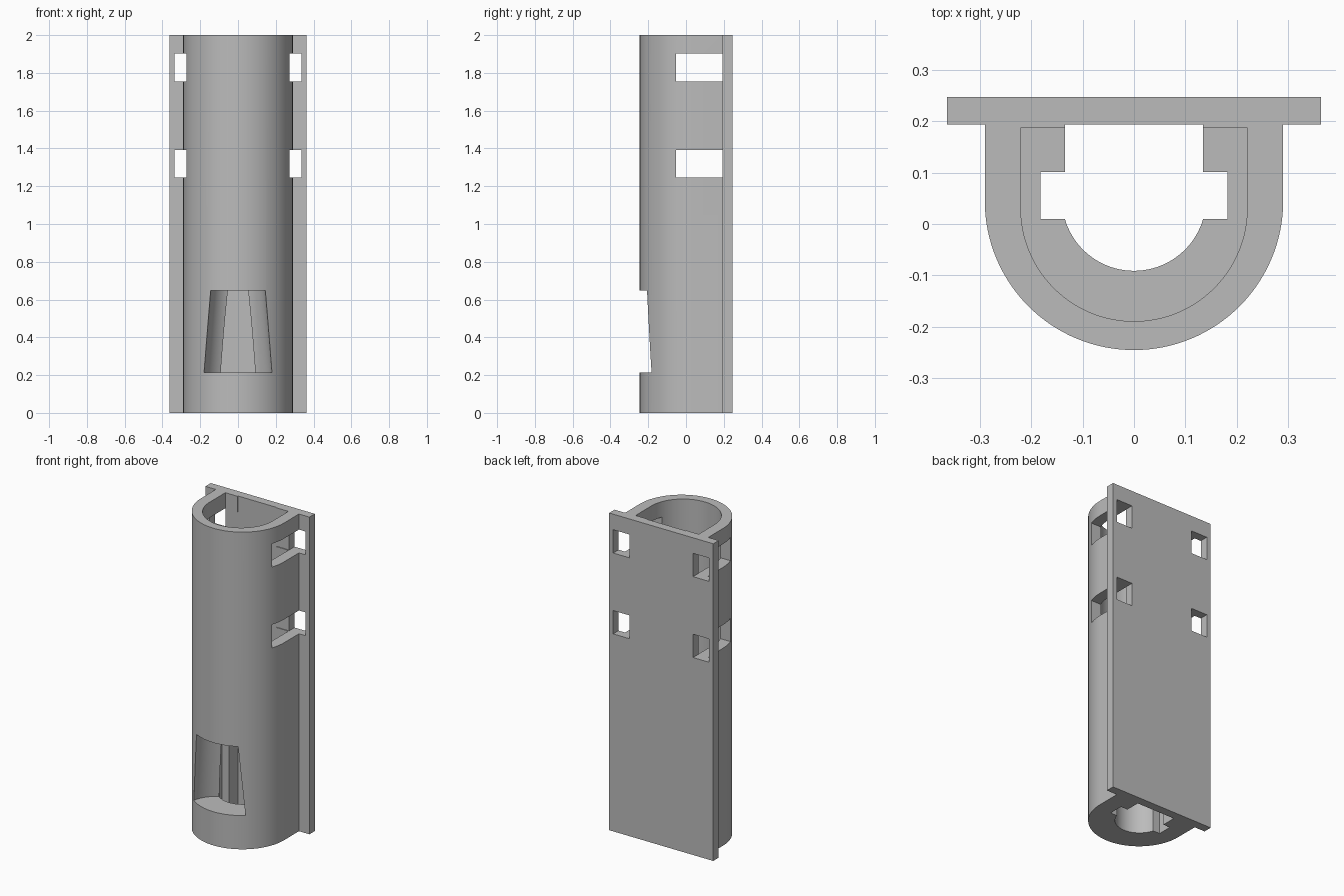
import bpy, bmesh, math

old = bpy.data.objects.get("Cube")
if old:
    bpy.data.objects.remove(old, do_unlink=True)

grey = bpy.data.materials.new("plain_grey")
grey.use_nodes = True
colour = (0.5, 0.5, 0.5, 1)
grey.diffuse_color = colour
grey.node_tree.nodes["Principled BSDF"].inputs["Base Color"].default_value = colour

AXIS_Y = 0.045      # centre of the rounded front
PLATE_Y = 0.193     # front of the back plate


def arc(radius, cy, start, end, n=64):
    """Points on an arc, angles in degrees."""
    return [(radius * math.cos(math.radians(start + (end - start) * i / n)),
             cy + radius * math.sin(math.radians(start + (end - start) * i / n)))
            for i in range(n + 1)]


def prism(name, outline, z0, z1):
    """Extrude a plan outline between two heights."""
    bm = bmesh.new()
    face = bm.faces.new([bm.verts.new((x, y, z0)) for x, y in outline])
    ext = bmesh.ops.extrude_face_region(bm, geom=[face])
    top = [v for v in ext["geom"] if isinstance(v, bmesh.types.BMVert)]
    bmesh.ops.translate(bm, verts=top, vec=(0, 0, z1 - z0))
    bmesh.ops.recalc_face_normals(bm, faces=bm.faces)
    mesh = bpy.data.meshes.new(name)
    bm.to_mesh(mesh)
    bm.free()
    obj = bpy.data.objects.new(name, mesh)
    bpy.context.collection.objects.link(obj)
    return obj


def box(name, x0, x1, y0, y1, z0, z1):
    return prism(name, [(x0, y0), (x1, y0), (x1, y1), (x0, y1)], z0, z1)


def cut(target, cutter):
    """Subtract the cutter and remove it."""
    cutter.hide_render = True
    mod = target.modifiers.new("cut", "BOOLEAN")
    mod.operation = "DIFFERENCE"
    mod.solver = "EXACT"
    mod.object = cutter
    bpy.context.view_layer.objects.active = target
    bpy.ops.object.modifier_apply(modifier=mod.name)
    bpy.data.objects.remove(cutter, do_unlink=True)


# Round-fronted tube with its flat back plate, as one outline
plate = [(0.29, PLATE_Y), (0.363, PLATE_Y), (0.363, 0.247),
         (-0.363, 0.247), (-0.363, PLATE_Y), (-0.29, PLATE_Y)]
holder = prism("holder_body", arc(0.29, AXIS_Y, 180, 360) + plate, 0, 2)

# Wide upper cavity
cavity = arc(0.22, 0.031, 180, 360) + [(0.22, 0.188), (-0.22, 0.188)]
cut(holder, prism("upper_cavity", cavity, 1.0, 2.1))

# Keyed bore running the full height
right = [(0.182, 0.01), (0.182, 0.101), (0.134, 0.101), (0.134, PLATE_Y)]
left = [(-x, y) for x, y in reversed(right)]
bore = arc(0.14, 0.049, 196.2, 343.8, 40) + right + left
cut(holder, prism("keyed_bore", bore, -0.1, 2.1))

# Tapered window in the lower front
bpy.ops.mesh.primitive_cone_add(vertices=96, radius1=0.183, radius2=0.145,
                                depth=0.435, location=(0, -0.215, 0.43))
cut(holder, bpy.context.object)

# Strap slots through the side walls and the plate
for z in (1.245, 1.755):
    cut(holder, box("side_slot", -0.5, 0.5, -0.052, PLATE_Y, z, z + 0.147))
    for x in (-0.335, 0.222):
        cut(holder, box("plate_hole", x, x + 0.113, 0.1, 0.4, z, z + 0.147))

# Shading and colour
holder.data.materials.clear()
holder.data.materials.append(grey)
for p in holder.data.polygons:
    p.material_index = 0
bpy.ops.object.select_all(action="DESELECT")
holder.select_set(True)
bpy.context.view_layer.objects.active = holder
bpy.ops.object.shade_smooth_by_angle(angle=math.radians(30))
